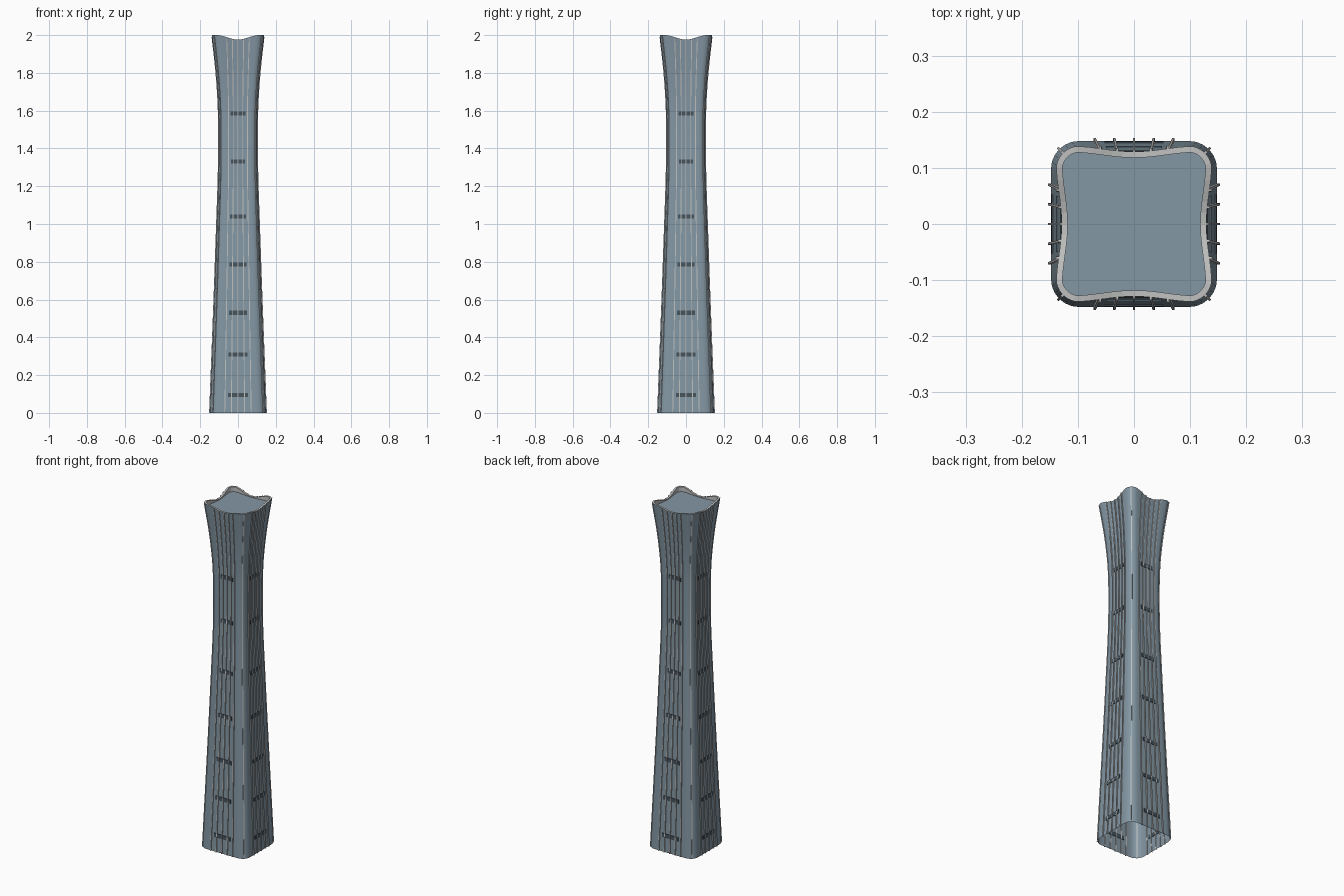
import bpy, bmesh, math
from mathutils import Vector, Matrix

cube = bpy.data.objects.get("Cube")
if cube:
    bpy.data.objects.remove(cube, do_unlink=True)


def material(name, rgb):
    m = bpy.data.materials.new(name)
    m.use_nodes = True
    m.diffuse_color = (*rgb, 1)
    m.node_tree.nodes["Principled BSDF"].inputs["Base Color"].default_value = (*rgb, 1)
    return m


GLASS = material("blue grey glass", (0.23, 0.31, 0.37))
LIGHT = material("light grey metal", (0.52, 0.53, 0.52))
DARK = material("dark slate", (0.06, 0.085, 0.105))

# height, half width, corner radius, concavity of the sides, spread of the fins
PROFILE = [
    (0.0, 0.148, 0.050, 0.000, 0.070),
    (0.6, 0.125, 0.042, 0.000, 0.060),
    (1.0, 0.111, 0.038, 0.000, 0.054),
    (1.3, 0.102, 0.035, 0.001, 0.050),
    (1.6, 0.103, 0.035, 0.003, 0.050),
    (1.8, 0.116, 0.037, 0.006, 0.054),
    (2.0, 0.139, 0.042, 0.010, 0.060),
]
LEVELS = [i / 20 for i in range(41)]
SIDE, CORNER = 10, 6


def params(z):
    """Smoothly interpolated profile values at a height."""
    i = 0
    while i < len(PROFILE) - 2 and z > PROFILE[i + 1][0]:
        i += 1
    a, b = PROFILE[i], PROFILE[i + 1]
    before, after = PROFILE[max(i - 1, 0)], PROFILE[min(i + 2, len(PROFILE) - 1)]
    h = b[0] - a[0]
    t = (z - a[0]) / h
    out = []
    for k in range(1, len(a)):
        m0 = (b[k] - before[k]) / (b[0] - before[0]) * h
        m1 = (after[k] - a[k]) / (after[0] - a[0]) * h
        out.append((2*t**3 - 3*t**2 + 1) * a[k] + (t**3 - 2*t**2 + t) * m0
                   + (3*t**2 - 2*t**3) * b[k] + (t**3 - t**2) * m1)
    return out


def front_point(x, z, out=0.0):
    """Point on the front side, with the crown dipping in the middle."""
    hw, r, dip, _ = params(z)
    bow = math.cos(math.pi / 2 * min(1, abs(x) / (hw - r * 0.6))) ** 2
    drop = 0.024 * bow * max(0, (z - 1.6) / 0.4)
    return Vector((x, -(hw - dip * bow + out), z - drop))


def section(z, inset=0.0):
    """Closed rounded square ring at a height."""
    hw, r, _, _ = params(z)
    quarter = []
    for i in range(SIDE + 1):
        quarter.append(front_point((hw - r) * (2 * i / SIDE - 1), z, -inset))
    for i in range(1, CORNER):
        a = math.pi / 2 * i / CORNER
        rr = r - inset
        quarter.append(Vector((hw - r + rr * math.sin(a), -(hw - r) - rr * math.cos(a), z)))
    return [Matrix.Rotation(math.pi / 2 * q, 3, 'Z') @ p for q in range(4) for p in quarter]


def loft(bm, rings, caps=False):
    rows = [[bm.verts.new(p) for p in ring] for ring in rings]
    n = len(rows[0])
    for lo, hi in zip(rows, rows[1:]):
        for i in range(n):
            j = (i + 1) % n
            bm.faces.new((lo[i], lo[j], hi[j], hi[i]))
    if caps:
        bm.faces.new(rows[0][::-1])
        bm.faces.new(rows[-1])


def finish(bm, name, mat, smooth=False, recalc=True):
    if recalc:
        bmesh.ops.recalc_face_normals(bm, faces=bm.faces)
    me = bpy.data.meshes.new(name)
    bm.to_mesh(me)
    bm.free()
    me.materials.append(mat)
    ob = bpy.data.objects.new(name, me)
    bpy.context.collection.objects.link(ob)
    if smooth:
        bpy.ops.object.select_all(action='DESELECT')
        ob.select_set(True)
        bpy.context.view_layer.objects.active = ob
        bpy.ops.object.shade_smooth_by_angle(angle=math.radians(35))
    return ob


def four_sides(bm):
    geom = bm.verts[:] + bm.edges[:] + bm.faces[:]
    for q in range(1, 4):
        copy = bmesh.ops.duplicate(bm, geom=geom)["geom"]
        verts = [g for g in copy if isinstance(g, bmesh.types.BMVert)]
        bmesh.ops.rotate(bm, verts=verts, matrix=Matrix.Rotation(math.pi / 2 * q, 3, 'Z'))


# Tower shell, open underneath
bm = bmesh.new()
loft(bm, [section(z) for z in LEVELS])
finish(bm, "tower_shell", GLASS, smooth=True, recalc=False)

# Crown rim around the roof
bm = bmesh.new()
inner = section(2.0, 0.011)
loft(bm, [section(2.0), inner, [Vector((p.x, p.y, 1.96)) for p in inner]])
finish(bm, "crown_rim", LIGHT, recalc=False)

# Flat roof
bm = bmesh.new()
bm.faces.new([bm.verts.new((p.x, p.y, 1.972)) for p in section(2.0, 0.009)])
finish(bm, "roof", GLASS)

# Vertical fins on each side
bm = bmesh.new()
for k in (-1, -0.5, 0, 0.5, 1):
    rings = []
    for z in LEVELS:
        x = k * params(z)[3]
        rings.append([front_point(x + dx, z, out)
                      for dx, out in ((-.0022, .005), (.0022, .005), (.0022, -.003), (-.0022, -.003))])
    loft(bm, rings, caps=True)
four_sides(bm)
finish(bm, "facade_fins", LIGHT)

# Slim fins on the rounded corners
bm = bmesh.new()
diagonal = Matrix.Rotation(math.pi / 4, 3, 'Z')
rings = []
for z in LEVELS:
    hw, r, _, _ = params(z)
    reach = (hw - r) * math.sqrt(2) + r
    rings.append([diagonal @ Vector((dx, -(reach + out), z))
                  for dx, out in ((-.0022, .004), (.0022, .004), (.0022, -.004), (-.0022, -.004))])
loft(bm, rings, caps=True)
four_sides(bm)
finish(bm, "corner_fins", LIGHT)

# Dark vent bands between the fins
bm = bmesh.new()
for z in (0.095, 0.31, 0.53, 0.785, 1.04, 1.33, 1.585):
    w = params(z)[3] * 0.77
    rings = [[front_point(x, z + dz, out)
              for dz, out in ((-.011, -.002), (-.011, .003), (.011, .003), (.011, -.002))]
             for x in (-w, 0, w)]
    loft(bm, rings, caps=True)
four_sides(bm)
finish(bm, "vent_bands", DARK)
